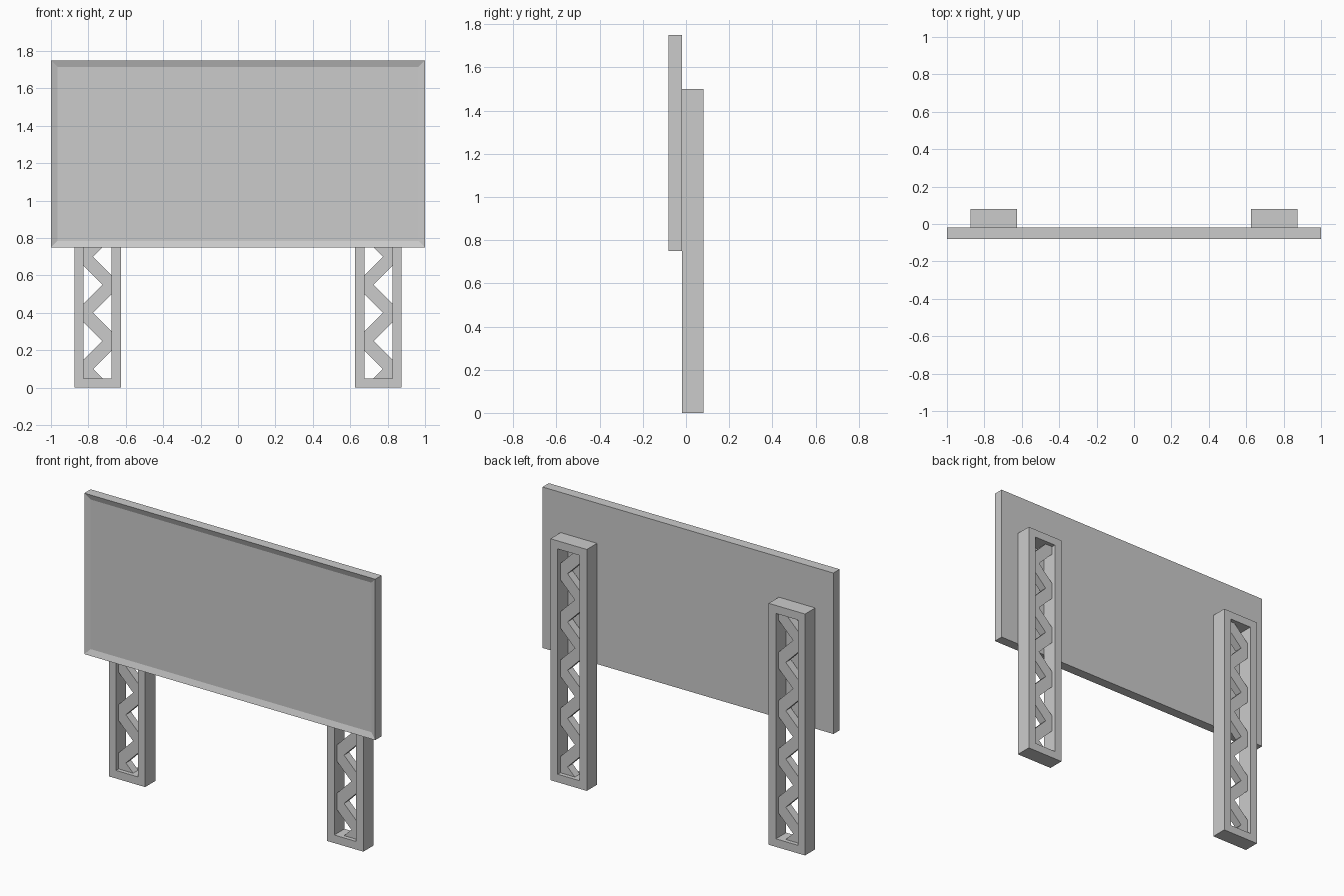
import bpy, bmesh

if "Cube" in bpy.data.objects:
    bpy.data.objects.remove(bpy.data.objects["Cube"])

Y_BACK, Y_MID, Y_FRONT = 0.081, -0.019, -0.081


def prism(name, outline, y0, y1):
    """Extrude an x/z outline from y0 to y1."""
    bm = bmesh.new()
    face = bm.faces.new([bm.verts.new((x, y0, z)) for x, z in outline])
    ext = bmesh.ops.extrude_face_region(bm, geom=[face])
    for g in ext["geom"]:
        if isinstance(g, bmesh.types.BMVert):
            g.co.y = y1
    bmesh.ops.recalc_face_normals(bm, faces=bm.faces[:])
    return finish(name, bm)


def finish(name, bm):
    me = bpy.data.meshes.new(name)
    bm.to_mesh(me)
    bm.free()
    ob = bpy.data.objects.new(name, me)
    bpy.context.collection.objects.link(ob)
    return ob


def rect(x0, x1, z0, z1):
    return [(x0, z0), (x1, z0), (x1, z1), (x0, z1)]


def ring(name, outer, inner, y0, y1):
    """Rectangular frame with a through opening."""
    bm = bmesh.new()
    loops = [[bm.verts.new((x, y, z)) for x, z in o]
             for o, y in ((outer, y0), (inner, y0), (inner, y1), (outer, y1))]
    for a, b in zip(loops, loops[1:] + loops[:1]):
        for i in range(4):
            j = (i + 1) % 4
            bm.faces.new((a[i], a[j], b[j], b[i]))
    bmesh.ops.recalc_face_normals(bm, faces=bm.faces[:])
    return finish(name, bm)


# Display board with a shallow recessed face
board = prism("board", rect(-1, 1, 0.75, 1.75), Y_MID, Y_FRONT)
bm = bmesh.new()
bm.from_mesh(board.data)
front = min(bm.faces, key=lambda f: f.calc_center_median().y)
bmesh.ops.inset_region(bm, faces=[front], thickness=0.05)
for v in front.verts:
    v.co.y += 0.0125
bm.to_mesh(board.data)
bm.free()

# Zigzag outline: each bend has a flat outer side and a pointed inner side
left = [(-0.075, 0.05)]
right = [(0.025, 0.05)]
for k in range(5):
    z = 0.1 + 0.3 * k
    if k:
        left.append((-0.075, z - 0.05))
    left += [(-0.075, z + 0.05), (0.025, z + 0.15)]
    right += [(-0.025, z), (0.075, z + 0.1)]
    right.append((0.075, z + (0.2 if k < 4 else 0.15)))

# Two lattice posts, mirrored
for side, label in ((-1, "left"), (1, "right")):
    cx = side * 0.75
    ring(label + "_post_frame", rect(cx - 0.125, cx + 0.125, 0, 1.5),
         rect(cx - 0.075, cx + 0.075, 0.05, 1.45), Y_MID, Y_BACK)
    outline = [(cx - side * x, z) for x, z in left + right[::-1]]
    prism(label + "_post_zigzag", outline, 0.006, 0.056)
